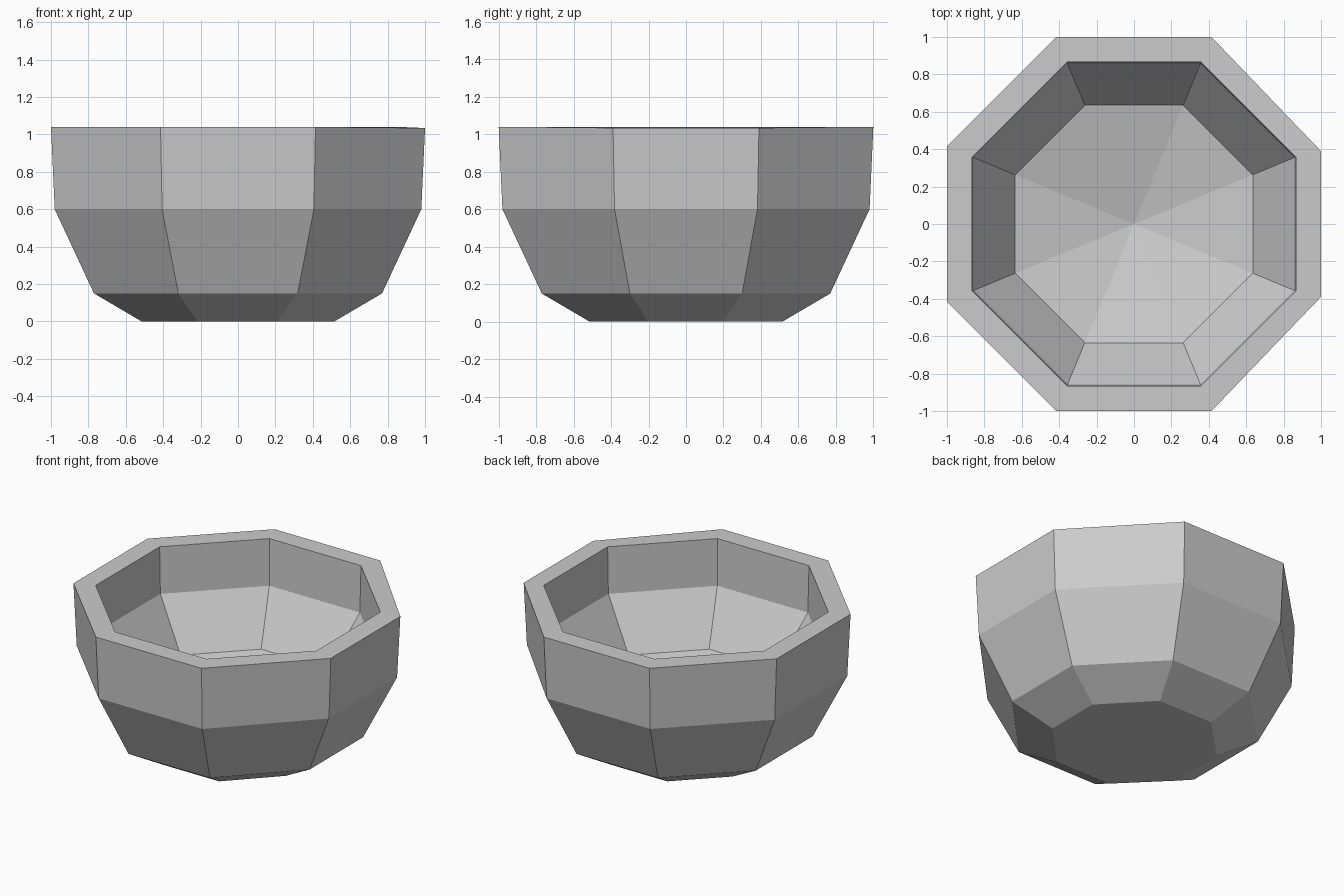
import bpy
import bmesh
import math

cube = bpy.data.objects.get("Cube")
if cube:
    bpy.data.objects.remove(cube, do_unlink=True)

SIDES = 8
HALF = math.pi / SIDES

# Single matte grey
grey = bpy.data.materials.new("light_grey")
grey.use_nodes = True
colour = (0.6, 0.6, 0.6, 1.0)
grey.diffuse_color = colour
grey.node_tree.nodes["Principled BSDF"].inputs["Base Color"].default_value = colour

# Wall profile from the foot, over the rim, down to the inner floor:
# (distance from axis to face, height)
outer = [(0.515, 0.0), (0.77, 0.15), (0.98, 0.6), (1.0, 1.04)]
inner = [(0.865, 1.04), (0.857, 0.71), (0.635, 0.37)]
FLOOR_CENTRE = 0.2

bm = bmesh.new()


def ring(apothem, z, squeeze=1.0):
    """Octagon with flat sides on the axes; squeeze narrows its +x side."""
    radius = apothem / math.cos(HALF)
    verts = []
    for i in range(SIDES):
        angle = HALF + i * 2 * HALF
        x, y = radius * math.cos(angle), radius * math.sin(angle)
        if x > 0.9 * apothem:
            y *= squeeze
        verts.append(bm.verts.new((x, y, z)))
    return verts


rings = [ring(r, z, 0.94) for r, z in outer] + [ring(r, z) for r, z in inner]

# Walls and rim
for low, high in zip(rings, rings[1:]):
    for i in range(SIDES):
        j = (i + 1) % SIDES
        bm.faces.new((low[i], low[j], high[j], high[i]))

# Flat underside and shallow dished floor
bm.faces.new(list(reversed(rings[0])))
centre = bm.verts.new((0, 0, FLOOR_CENTRE))
floor = rings[-1]
for i in range(SIDES):
    bm.faces.new((floor[i], floor[(i + 1) % SIDES], centre))

# Rim dips very slightly on the narrowed side
for v in rings[len(outer) - 1]:
    if v.co.x > 0.9:
        v.co.z -= 0.006

bmesh.ops.recalc_face_normals(bm, faces=bm.faces)
mesh = bpy.data.meshes.new("bowl")
bm.to_mesh(mesh)
bm.free()
mesh.materials.append(grey)
bowl = bpy.data.objects.new("bowl", mesh)
bpy.context.collection.objects.link(bowl)
